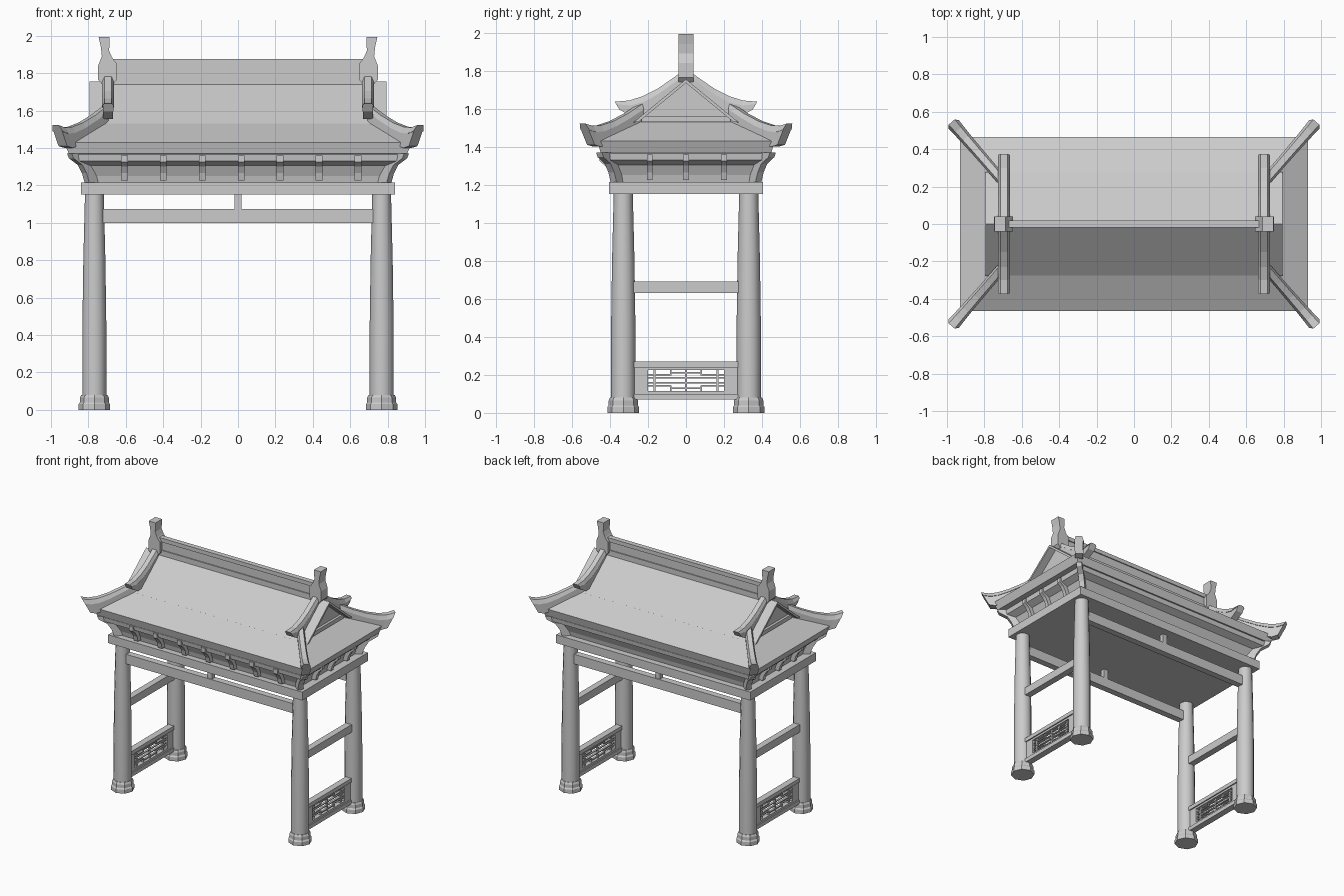
import bpy, bmesh, math
from mathutils import Vector

if "Cube" in bpy.data.objects:
    bpy.data.objects.remove(bpy.data.objects["Cube"])


def loft(name, rings, smooth=False):
    """Skin a list of equal-length rings and cap both ends."""
    bm = bmesh.new()
    vs = [[bm.verts.new(p) for p in r] for r in rings]
    n = len(rings[0])
    for a, b in zip(vs, vs[1:]):
        for i in range(n):
            j = (i + 1) % n
            bm.faces.new((a[i], a[j], b[j], b[i]))
    bm.faces.new(vs[0])
    bm.faces.new(vs[-1])
    bmesh.ops.recalc_face_normals(bm, faces=bm.faces)
    me = bpy.data.meshes.new(name)
    bm.to_mesh(me)
    bm.free()
    ob = bpy.data.objects.new(name, me)
    bpy.context.collection.objects.link(ob)
    if smooth:
        bpy.ops.object.select_all(action='DESELECT')
        ob.select_set(True)
        bpy.context.view_layer.objects.active = ob
        bpy.ops.object.shade_smooth_by_angle(angle=math.radians(35))
    return ob


def rect(hx, hy, z):
    return [(-hx, -hy, z), (hx, -hy, z), (hx, hy, z), (-hx, hy, z)]


def box(name, x0, x1, y0, y1, z0, z1):
    return loft(name, [[(x0, y0, z), (x1, y0, z), (x1, y1, z), (x0, y1, z)] for z in (z0, z1)])


def lathe(name, cx, cy, prof, n, smooth=False):
    return loft(name, [[(cx + r * math.cos(2 * math.pi * i / n),
                         cy + r * math.sin(2 * math.pi * i / n), z) for i in range(n)]
                       for r, z in prof], smooth)


def prism(name, origin, direction, prof, width):
    """Side profile (distance out, z) given a sideways width."""
    d = Vector((direction[0], direction[1], 0)).normalized()
    s = Vector((-d.y, d.x, 0))
    o = Vector((origin[0], origin[1], 0))
    return loft(name, [[o + d * u + s * w + Vector((0, 0, z)) for u, z in prof]
                       for w in (-width / 2, width / 2)])


def ridge(name, origin, direction, stations):
    """Chamfer-topped ridge; station = (u_top, z_top, u_bottom, z_bottom, half_width)."""
    d = Vector((direction[0], direction[1], 0)).normalized()
    s = Vector((-d.y, d.x, 0))
    o = Vector((origin[0], origin[1], 0))
    rings = []
    for ut, zt, ub, zb, w in stations:
        um, zm = ut + (ub - ut) * .3, zt + (zb - zt) * .3
        sec = [(ub, -w * .85, zb), (ub, w * .85, zb), (um, w * .85, zm), (um, w, zm),
               (ut, w * .6, zt), (ut, -w * .6, zt), (um, -w, zm), (um, -w * .85, zm)]
        rings.append([o + d * u + s * k + Vector((0, 0, z)) for u, k, z in sec])
    return loft(name, rings)


CX, CY = 0.768, 0.33

# columns on stepped bases
for sx in (-1, 1):
    for sy in (-1, 1):
        lathe("column", sx * CX, sy * CY,
              [(.064, .07), (.064, .45), (.059, .8), (.05, 1.16)], 12, True)
        lathe("column_base", sx * CX, sy * CY,
              [(.084, 0), (.084, .03), (.077, .04), (.077, .065), (.07, .08)], 8)

# long tie beams with centre struts
for sy in (-1, 1):
    y = sy * CY
    box("tie_beam", -.74, .74, y - .025, y + .025, 1.0, 1.075)
    box("strut", -.019, .019, y - .018, y + .018, 1.075, 1.15)

# side rails and lattice panels
for sx in (-1, 1):
    x = sx * CX

    def bar(name, t, y0, y1, z0, z1):
        box(name, x - t, x + t, y0, y1, z0, z1)
    bar("side_rail", .025, -.29, .29, .63, .69)
    bar("panel_cap", .025, -.29, .29, .24, .27)
    bar("panel_top_rail", .016, -.29, .29, .225, .24)
    bar("panel_bottom_rail", .016, -.29, .29, .1, .116)
    bar("panel_sill", .025, -.29, .29, .07, .1)
    for sy in (-1, 1):
        a, b = sorted((sy * .2, sy * .29))
        bar("panel_stile", .016, a, b, .1, .24)
        for yc, z0, z1 in ((.165, .116, .225), (.08, .116, .145), (.08, .197, .225)):
            bar("lattice_upright", .008, sy * yc - .005, sy * yc + .005, z0, z1)
        a, b = sorted((sy * .08, sy * .2))
        for z in (.142, .2):
            bar("lattice_short_bar", .008, a, b, z - .004, z + .004)
    for z in (.158, .184):
        bar("lattice_long_bar", .008, -.2, .2, z - .004, z + .004)
    for z in (.13, .212):
        bar("lattice_mid_bar", .008, -.08, .08, z - .004, z + .004)
    bar("lattice_centre", .008, -.005, .005, .116, .225)

# architrave slab and flared cornice
box("architrave", -.84, .84, -.405, .405, 1.15, 1.215)
BX, BY = .775, .355
loft("cornice", [rect(BX + d, BY + d, z) for d, z in
                 ((0, 1.2), (.01, 1.25), (.035, 1.305), (.085, 1.33), (.09, 1.365), (.06, 1.38))])

# eave brackets: front and both sides
BR = [(-.01, 1.225), (.04, 1.225), (.05, 1.265), (.07, 1.3), (.1, 1.325), (.1, 1.36), (-.01, 1.36)]
for i in range(7):
    prism("front_bracket", (.017 + (i - 3) * .208, -BY), (0, -1), BR, .036)
for sx in (-1, 1):
    for y in (-.19, 0, .2):
        prism("side_bracket", (sx * BX, y), (sx, 0), BR, .03)
    for sy in (-1, 1):
        prism("corner_bracket", (sx * BX, sy * BY), (sx * .13, sy * .105),
              [(-.02, 1.21), (.04, 1.21), (.06, 1.265), (.09, 1.31), (.15, 1.345),
               (.162, 1.37), (-.02, 1.37)], .04)

# hipped lower roof, gable core, overhanging upper roof
loft("lower_roof", [rect(.905, .45, 1.37), rect(.93, .465, 1.43), rect(.74, .275, 1.53)])
loft("gable_core", [[(x, -.265, 1.525), (x, .265, 1.525), (x, 0, 1.74)] for x in (-.735, .735)])
loft("upper_roof", [[(x, -.277, 1.528), (x, 0, 1.755), (x, .277, 1.528), (x, .25, 1.53),
                     (x, 0, 1.735), (x, -.25, 1.53)] for x in (-.795, .795)])
for sx in (-1, 1):
    a, b = sorted((sx * .73, sx * .755))
    box("gable_sill", a, b, -.235, .235, 1.53, 1.56)

# main ridge in three layers
for nm, h, z0, z1 in (("ridge_foot", .02, 1.73, 1.78), ("ridge_web", .012, 1.77, 1.85),
                      ("ridge_cap", .02, 1.845, 1.876)):
    box(nm, -.67, .67, -h, h, z0, z1)

for sx in (-1, 1):
    # ridge-end finials
    prism("finial", (0, 0), (sx, 0),
          [(.745, 1.992), (.686, 1.992), (.689, 1.92), (.674, 1.885), (.648, 1.85), (.648, 1.765),
           (.67, 1.74), (.725, 1.74), (.748, 1.765), (.748, 1.84), (.728, 1.89), (.733, 1.94)], .08)
    for sy in (-1, 1):
        # descending gable ridges
        ridge("gable_ridge", (sx * .695, 0), (0, sy),
              [(0, 1.81, 0, 1.72, .031), (.07, 1.76, .06, 1.67, .031), (.15, 1.705, .14, 1.61, .031),
               (.23, 1.665, .22, 1.56, .031), (.3, 1.643, .28, 1.555, .031),
               (.375, 1.637, .35, 1.595, .033)])
        # upturned hip ridges
        ridge("hip_ridge", (sx * .71, sy * .24), (sx * .265, sy * .305),
              [(0, 1.625, 0, 1.53, .028), (.1, 1.575, .08, 1.49, .028), (.2, 1.535, .18, 1.44, .029),
               (.29, 1.512, .25, 1.41, .031), (.35, 1.51, .3, 1.4, .033),
               (.404, 1.522, .345, 1.41, .036)])
